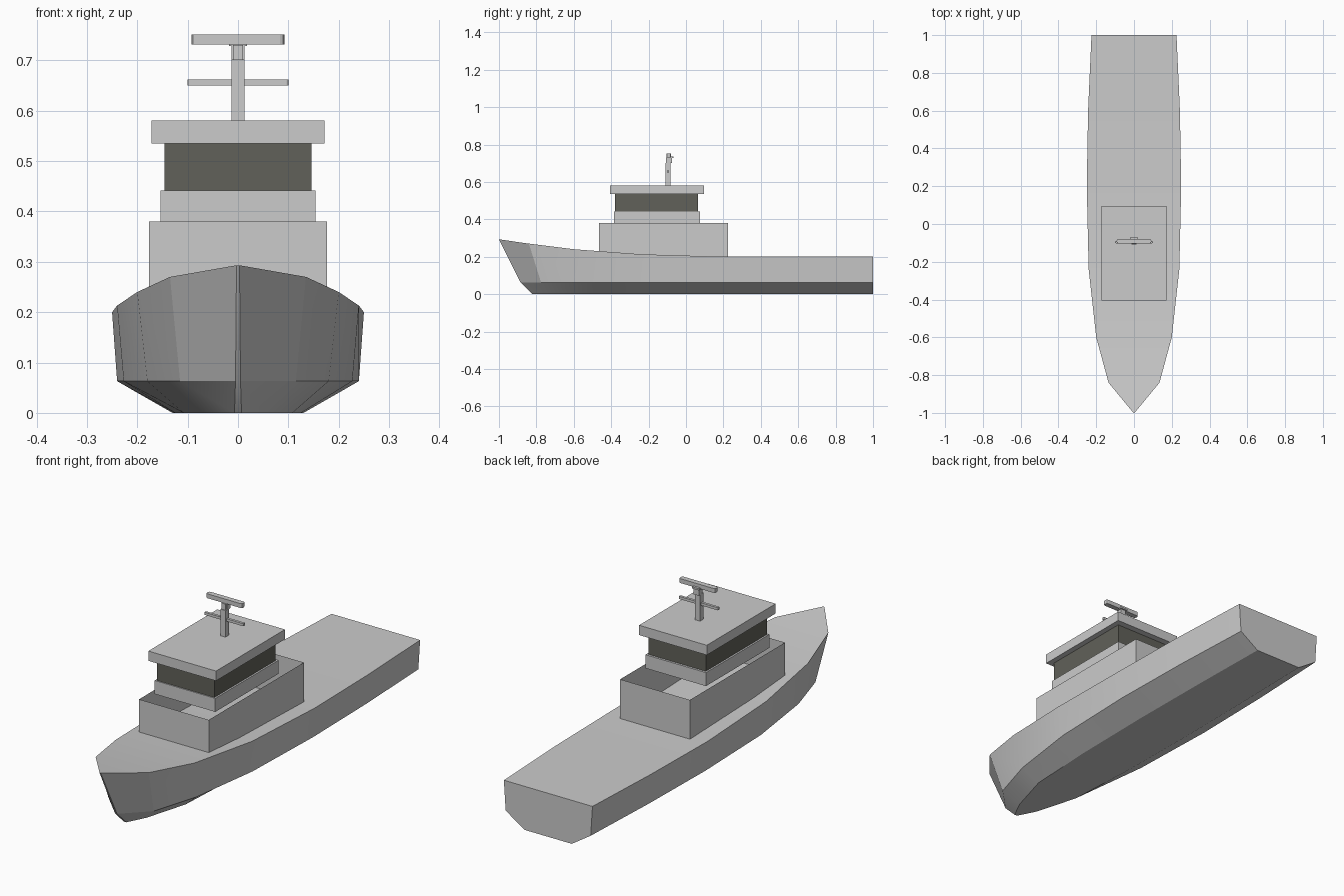
import bpy, bmesh

if "Cube" in bpy.data.objects:
    bpy.data.objects.remove(bpy.data.objects["Cube"])

def make(name, bm, mat=None):
    bmesh.ops.recalc_face_normals(bm, faces=bm.faces)
    me = bpy.data.meshes.new(name)
    bm.to_mesh(me)
    bm.free()
    ob = bpy.data.objects.new(name, me)
    bpy.context.collection.objects.link(ob)
    if mat:
        me.materials.append(mat)
    return ob

def box(name, hx, y0, y1, z0, z1, mat=None, open_ends=False, bevel=0):
    bm = bmesh.new()
    bmesh.ops.create_cube(bm, size=1)
    for v in bm.verts:
        v.co = (v.co.x * 2 * hx, y0 + (v.co.y + .5) * (y1 - y0), z0 + (v.co.z + .5) * (z1 - z0))
    if bevel:
        # round the outer ends as seen from above
        edges = [e for e in bm.edges if abs(e.verts[0].co.z - e.verts[1].co.z) > 1e-4]
        bmesh.ops.bevel(bm, geom=edges, offset=bevel, segments=2, profile=.5, affect='EDGES')
    if open_ends:
        bm.normal_update()
        caps = [f for f in bm.faces if abs(f.normal.z) > .9]
        bmesh.ops.delete(bm, geom=caps, context='FACES_ONLY')
    return make(name, bm, mat)

# Hull stations: deck edge (y, x, z), chine (y, x), keel edge (y, x)
stations = [
    ((-1, .003, .293), (-.885, .005), (-.82, .007)),
    ((-.84, .135, .27), (-.775, .115), (-.735, .05)),
    ((-.6, .2, .24), (-.56, .18), (-.534, .108)),
    ((-.24, .24, .213), (-.22, .227), (-.21, .125)),
    ((.2, .25, .2), (.2, .24), (.2, .13)),
    ((.6, .243, .2), (.6, .233), (.6, .127)),
    ((1, .225, .2), (1, .216), (1, .12)),
]
bm = bmesh.new()
rings = []
for (dy, dx, dz), (cy, cx), (ky, kx) in stations:
    half = [(dx, dy, dz), (cx, cy, .063), (kx, ky, 0)]
    pts = half + [(-x, y, z) for x, y, z in reversed(half)]
    rings.append([bm.verts.new(p) for p in pts])
for a, b in zip(rings, rings[1:]):
    for i in range(6):
        j = (i + 1) % 6
        bm.faces.new((a[i], a[j], b[j], b[i]))
# stem strip and transom
r = rings[0]
bm.faces.new((r[0], r[1], r[4], r[5]))
bm.faces.new((r[1], r[2], r[3], r[4]))
bm.faces.new(rings[-1])
hull = make("hull", bm)
bpy.context.view_layer.objects.active = hull
hull.select_set(True)
bpy.ops.object.shade_smooth_by_angle(angle=.4)

# Superstructure
glass = bpy.data.materials.new("dark_glass")
glass.diffuse_color = (.12, .12, .1, 1)
glass.use_nodes = True
glass.node_tree.nodes["Principled BSDF"].inputs["Base Color"].default_value = glass.diffuse_color
box("deckhouse_walls", .177, -.465, .225, .2, .38, open_ends=True)
box("bridge_base", .154, -.385, .075, .38, .442)
box("bridge_windows", .146, -.38, .065, .442, .535, glass)
box("bridge_roof", .172, -.405, .095, .535, .58)

# Mast and radar
box("mast", .013, -.109, -.083, .58, .702)
box("mast_neck", .010, -.106, -.086, .702, .73)
box("radar_bracket", .013, -.098, -.074, .70, .73)
box("radar_mount", .018, -.098, -.068, .728, .736)
box("radar_bar", .092, -.103, -.079, .731, .751, bevel=.009)
box("crossbar", .1, -.102, -.09, .65, .662, bevel=.004)
